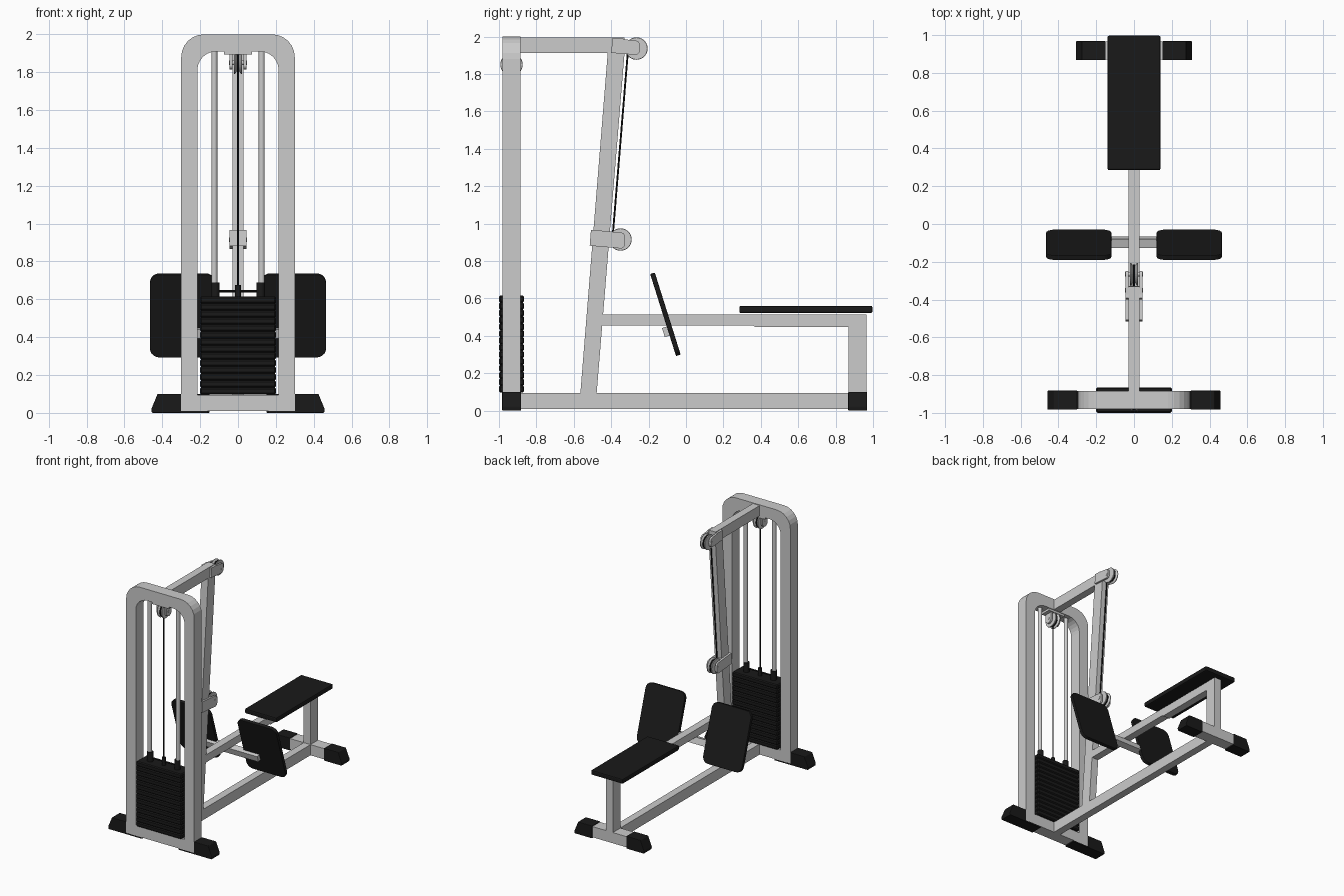
import bpy, bmesh, math
from mathutils import Vector

if "Cube" in bpy.data.objects:
    bpy.data.objects.remove(bpy.data.objects["Cube"])

black = bpy.data.materials.new("black")
black.diffuse_color = (0.01, 0.01, 0.01, 1)
black.use_nodes = True
black.node_tree.nodes["Principled BSDF"].inputs["Base Color"].default_value = black.diffuse_color


def finish(name, bm, mat=None, bevel=0, seg=2):
    bmesh.ops.recalc_face_normals(bm, faces=bm.faces)
    me = bpy.data.meshes.new(name)
    bm.to_mesh(me)
    bm.free()
    ob = bpy.data.objects.new(name, me)
    bpy.context.collection.objects.link(ob)
    if mat:
        me.materials.append(mat)
    if bevel:
        m = ob.modifiers.new("bevel", 'BEVEL')
        m.width, m.segments = bevel, seg
    return ob


def prism(name, pts, a, b, axis, mat=None, bevel=0):
    """Extrude a 2D profile along x (pts = y,z), y (pts = x,z) or z (pts = x,y)."""
    put = {'x': lambda p, t: (t, p[0], p[1]),
           'y': lambda p, t: (p[0], t, p[1]),
           'z': lambda p, t: (p[0], p[1], t)}[axis]
    bm = bmesh.new()
    lo = [bm.verts.new(put(p, a)) for p in pts]
    hi = [bm.verts.new(put(p, b)) for p in pts]
    bm.faces.new(lo)
    bm.faces.new(hi)
    for i in range(len(pts)):
        j = (i + 1) % len(pts)
        bm.faces.new((lo[i], lo[j], hi[j], hi[i]))
    return finish(name, bm, mat, bevel)


def box(name, x, y, z, mat=None, bevel=0):
    return prism(name, [(x[0], y[0]), (x[1], y[0]), (x[1], y[1]), (x[0], y[1])],
                 z[0], z[1], 'z', mat, bevel)


def arc(cx, cy, r, a0, a1, n):
    return [(cx + r * math.cos(math.radians(a0 + (a1 - a0) * i / n)),
             cy + r * math.sin(math.radians(a0 + (a1 - a0) * i / n))) for i in range(n + 1)]


def rod(name, p, q, r, mat=None, n=16):
    p, q = Vector(p), Vector(q)
    bpy.ops.mesh.primitive_cylinder_add(vertices=n, radius=r, depth=(q - p).length,
                                        location=(p + q) / 2)
    ob = bpy.context.object
    ob.name = name
    ob.rotation_euler = (q - p).to_track_quat('Z', 'Y').to_euler()
    if mat:
        ob.data.materials.append(mat)
    bpy.ops.object.shade_smooth_by_angle()
    return ob


def pulley(name, y, z):
    """Grooved wheel turned about x, with the cable lying in its groove."""
    prof = [(-.022, 0), (-.022, .058), (-.016, .06), (-.005, .044),
            (.005, .044), (.016, .06), (.022, .058), (.022, 0)]
    bm = bmesh.new()
    vs = [bm.verts.new((x, 0, r)) for x, r in prof]
    es = [bm.edges.new(e) for e in zip(vs, vs[1:])]
    bmesh.ops.spin(bm, geom=vs + es, cent=(0, 0, 0), axis=(1, 0, 0),
                   angle=math.tau, steps=28)
    bmesh.ops.remove_doubles(bm, verts=bm.verts, dist=1e-4)
    finish(name, bm).location = (0, y, z)
    bpy.ops.mesh.primitive_torus_add(location=(0, y, z), rotation=(0, math.pi / 2, 0),
                                     major_radius=.047, minor_radius=.005,
                                     major_segments=28, minor_segments=8)
    bpy.context.object.name = name + "_cable_wrap"
    bpy.context.object.data.materials.append(black)
    rod(name + "_axle", (-.047, y, z), (.047, y, z), .012)


# Weight tower arch and its base bar
outer = arc(.18, 1.88, .12, 0, 90, 6) + arc(-.18, 1.88, .12, 90, 180, 6)
inner = arc(-.115, 1.81, .1, 180, 90, 6) + arc(.115, 1.81, .1, 90, 0, 6)
prism("tower_arch", [(.30, .01)] + outer + [(-.30, .01), (-.215, .01)] + inner + [(.215, .01)],
      -.98, -.885, 'y')
box("tower_base_bar", (-.215, .215), (-.98, -.885), (.01, .095))

# Frame tubes
box("base_rail", (-.03, .03), (-.885, .87), (.01, .095))
box("end_cross_bar", (-.15, .15), (.87, .965), (.01, .095))
box("end_post", (-.03, .03), (.87, .965), (.095, .455))
prism("seat_rail", [(-.475, .455), (.36, .455), (.37, .447), (.965, .447),
                    (.965, .515), (-.465, .515)], -.03, .03, 'x')
prism("mast", [(-.565, .09), (-.478, .09), (-.328, 1.92), (-.418, 1.92)], -.03, .03, 'x')
box("top_beam", (-.03, .03), (-.89, -.33), (1.912, 1.995))

# Rubber feet
for s, side in ((1, "right"), (-1, "left")):
    for x, y0, y1, end in ((.30, -.983, -.882, "front"), (.15, .867, .968, "back")):
        prof = [(0, 0), (.155, 0), (.158, .02), (.125, .1), (0, .1)]
        prism(f"{end}_{side}_foot", [(s * (x + a), b) for a, b in prof], y0, y1, 'y', black, .004)
    box(f"front_{side}_foot_sole", sorted((s * .16, s * .31)), (-.98, -.885), (0, .012), black)

# Seat pad
box("seat", (-.14, .14), (.285, .997), (.522, .56), black, .008)

# Foot plates on a tilted cross bar
tilt = math.radians(17.5)
for s, side in ((1, "right"), (-1, "left")):
    w, h, r = .173, .23, .05
    pts = (arc(w - r, h - r, r, 0, 90, 5) + arc(r - w, h - r, r, 90, 180, 5)
           + arc(r - w, r - h, r, 180, 270, 5) + arc(w - r, r - h, r, 270, 360, 5))
    plate = prism(f"{side}_foot_plate", pts, -.013, .013, 'y', black, .004)
    plate.location = (s * .2925, -.11, .515)
    plate.rotation_euler.x = tilt
bar = box("foot_plate_bar", (-.26, .26), (-.025, .025), (-.025, .025))
bar.location = (0, -.097, .425)
bar.rotation_euler.x = tilt

# Weight stack
n, z0, step = 14, .097, .037
stack = box("weight_stack", (-.2, .2), (-1.0, -.865), (z0, z0 + step), black, .007)
stack.modifiers["bevel"].segments = 1
arr = stack.modifiers.new("plates", 'ARRAY')
arr.count = n
arr.use_relative_offset = False
arr.use_constant_offset = True
arr.constant_offset_displace = (0, 0, step)

# Guide rods, collars and lift bar
yt = -.933
for s, side in ((1, "right"), (-1, "left")):
    rod(f"{side}_guide_rod", (s * .125, yt, .6), (s * .125, yt, 1.92), .016)
    rod(f"{side}_collar", (s * .12, yt, .61), (s * .12, yt, .69), .023, black)
rod("lift_collar", (0, yt, .61), (0, yt, .675), .015, black)
rod("lift_bar", (-.12, yt, .643), (.12, yt, .643), .006, black, 8)

# Pulleys
pulley("tower_pulley", yt, 1.85)
pulley("top_pulley", -.265, 1.936)
pulley("mast_pulley", -.35, .915)

# Pulley brackets
box("tower_bracket_plate", (-.075, .075), (-.975, -.89), (1.893, 1.915))
prism("mast_sleeve", [(-.515, .882), (-.40, .872), (-.393, .957), (-.508, .967)],
      -.045, .045, 'x')
top_plate = [(-.40, 1.913), (-.275, 1.903)] + arc(-.27, 1.925, .022, -90, 0, 4) \
    + arc(-.27, 1.957, .022, 0, 90, 4) + [(-.393, 1.992)]
low_plate = [(-.41, .874)] + arc(-.35, .892, .025, -90, 0, 4) \
    + arc(-.35, .928, .025, 0, 90, 4) + [(-.40, .957)]
tower_plate = [(-.965, 1.90), (-.965, 1.83)] + arc(yt, 1.845, .032, 180, 360, 8) + [(-.90, 1.90)]
for s, side in ((1, "right"), (-1, "left")):
    for nm, pts in (("top", top_plate), ("mast", low_plate), ("tower", tower_plate)):
        prism(f"{nm}_bracket_{side}", pts, s * .03, s * .045, 'x')
box("top_bracket_block", (-.045, .045), (-.395, -.335), (1.914, 1.99))

# Cables
rod("stack_cable", (0, yt, .65), (0, yt, 1.82), .005, black, 8)
rod("mast_cable", (0, -.31, 1.93), (0, -.393, .92), .005, black, 8)
